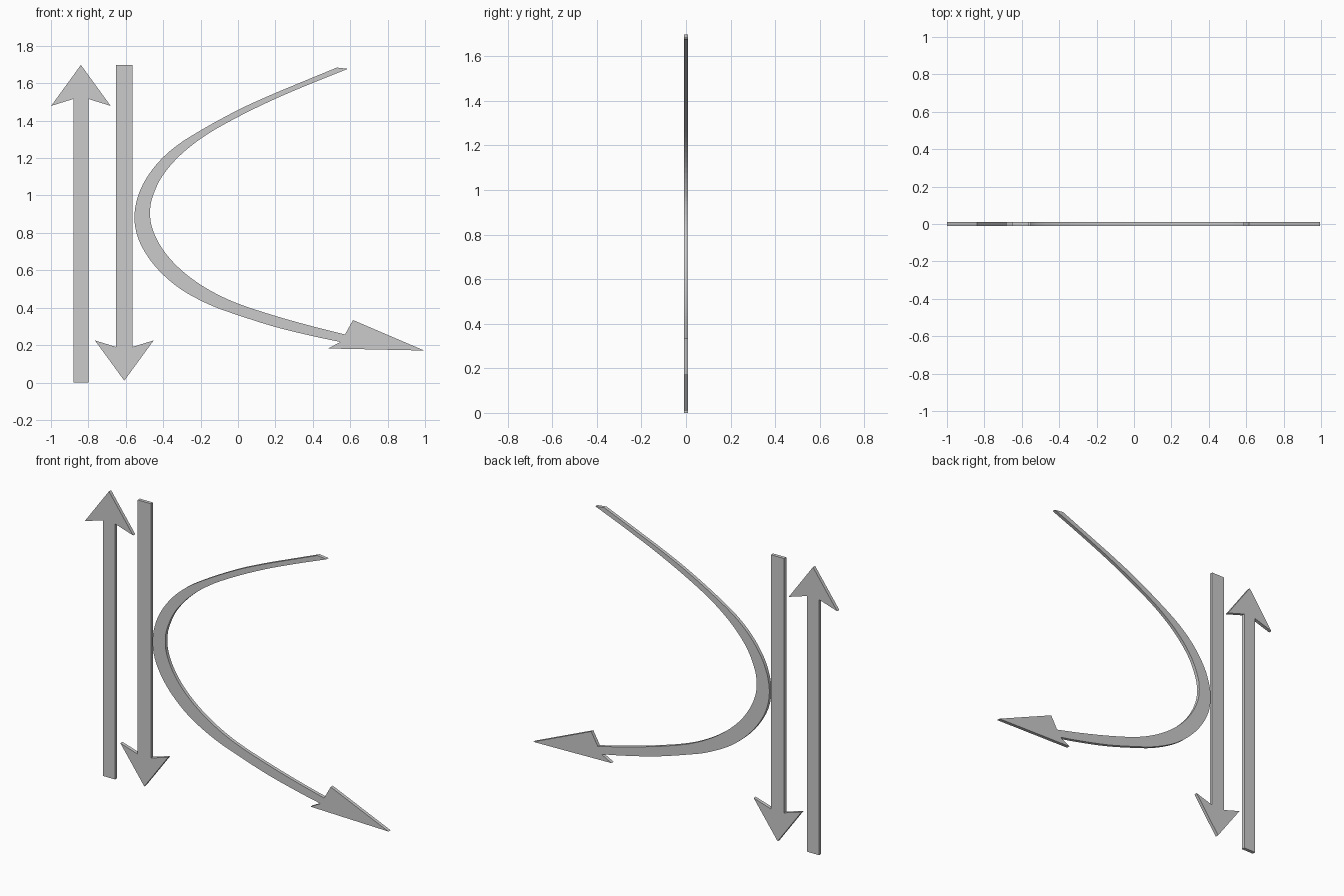
import bpy, bmesh

if "Cube" in bpy.data.objects:
    bpy.data.objects.remove(bpy.data.objects["Cube"])

HALF = 0.01  # half thickness of the plates


def plate(name, outline):
    """Extrude a closed x-z outline into a thin upright plate."""
    bm = bmesh.new()
    face = bm.faces.new([bm.verts.new((x, -HALF, z)) for x, z in outline])
    ext = bmesh.ops.extrude_face_region(bm, geom=[face], use_keep_orig=True)
    for v in ext["geom"]:
        if isinstance(v, bmesh.types.BMVert):
            v.co.y = HALF
    bmesh.ops.recalc_face_normals(bm, faces=bm.faces[:])
    me = bpy.data.meshes.new(name)
    bm.to_mesh(me)
    bm.free()
    ob = bpy.data.objects.new(name, me)
    bpy.context.collection.objects.link(ob)
    return ob


def straight_arrow(name, x, half_w, tail, notch, wing, tip, span):
    plate(name, [(x - half_w, tail), (x + half_w, tail), (x + half_w, notch),
                 (x + span, wing), (x, tip), (x - span, wing), (x - half_w, notch)])


def smooth(pts, steps=5):
    """Catmull-Rom curve through the points."""
    p = [pts[0]] + pts + [pts[-1]]
    out = []
    for i in range(1, len(p) - 2):
        for s in range(steps):
            t = s / steps
            out.append(tuple(0.5 * (2 * b + (c - a) * t + (2 * a - 5 * b + 4 * c - d) * t * t
                                    + (3 * b - a - 3 * c + d) * t ** 3)
                             for a, b, c, d in zip(p[i - 1], p[i], p[i + 1], p[i + 2])))
    return out + [pts[-1]]


# Straight arrows
straight_arrow("up_arrow", -0.84, 0.04, 0.0, 1.516, 1.479, 1.698, 0.159)
straight_arrow("down_arrow", -0.608, 0.043, 1.698, 0.19, 0.225, 0.01, 0.157)

# Curved arrow: outer edge down, head, inner edge back up
outer = [(0.529, 1.684), (0.33, 1.602), (0.17, 1.535), (0, 1.457), (-0.2, 1.348),
         (-0.34, 1.257), (-0.445, 1.155), (-0.52, 1.035), (-0.553, 0.906),
         (-0.54, 0.79), (-0.49, 0.685), (-0.412, 0.588), (-0.3, 0.495),
         (-0.15, 0.415), (0, 0.36), (0.2, 0.297), (0.4, 0.248), (0.548, 0.217)]
head = [(0.482, 0.182), (0.995, 0.171), (0.615, 0.334)]
inner = [(0.572, 0.257), (0.4, 0.3), (0.2, 0.356), (0, 0.422), (-0.14, 0.487),
         (-0.257, 0.563), (-0.353, 0.65), (-0.42, 0.74), (-0.46, 0.83),
         (-0.47, 0.906), (-0.459, 0.985), (-0.407, 1.1), (-0.31, 1.214),
         (-0.175, 1.32), (0, 1.42), (0.2, 1.517), (0.4, 1.602), (0.588, 1.677)]
plate("curved_arrow", smooth(outer) + head + smooth(inner))
